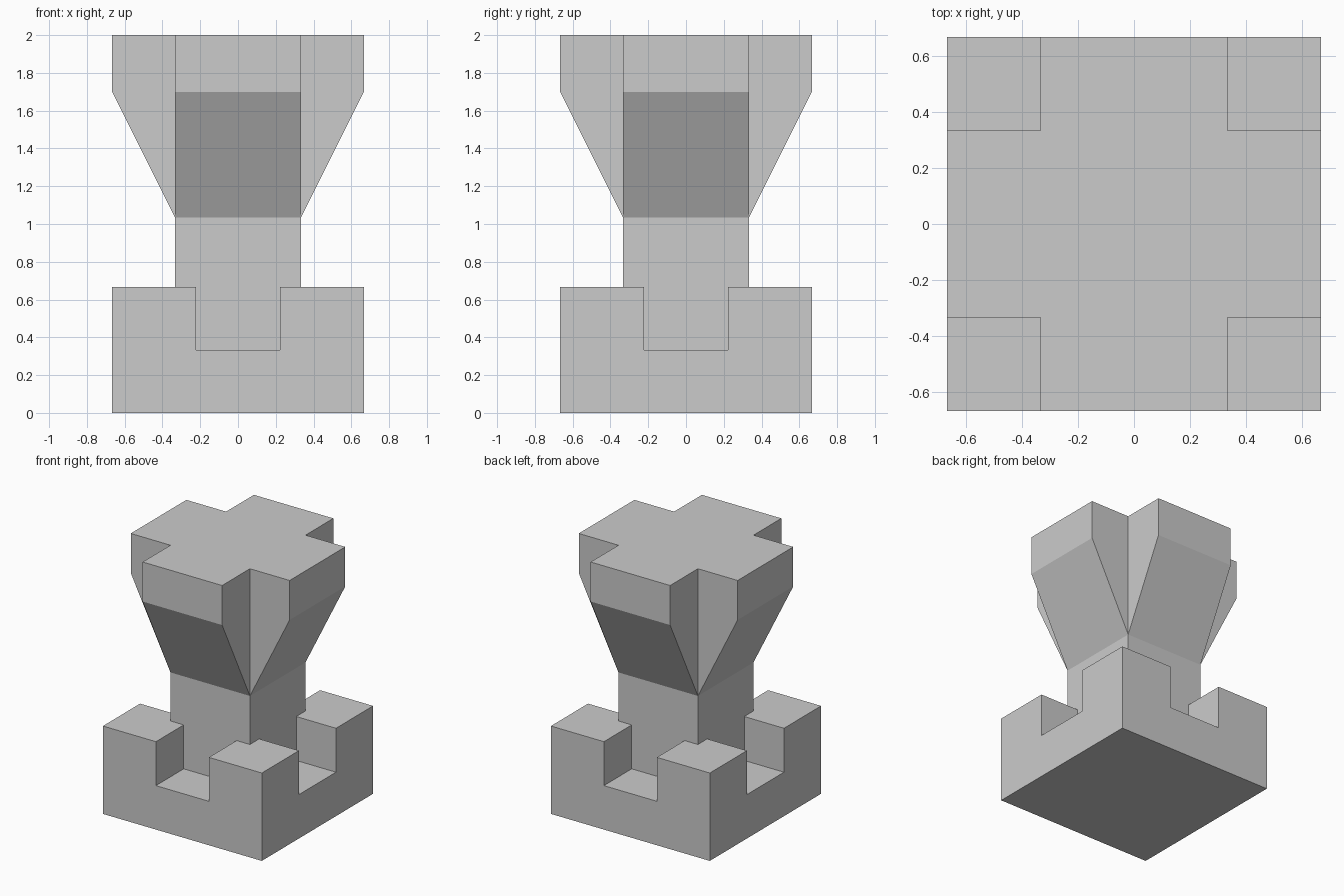
import bpy
import bmesh
from mathutils import Vector

if "Cube" in bpy.data.objects:
    bpy.data.objects.remove(bpy.data.objects["Cube"])

H = 2 / 3      # half width of the base and the head
C = 1 / 3      # half width of the column, also the base plate height


def finish(bm, name):
    bmesh.ops.recalc_face_normals(bm, faces=bm.faces[:])
    mesh = bpy.data.meshes.new(name)
    bm.to_mesh(mesh)
    bm.free()
    obj = bpy.data.objects.new(name, mesh)
    bpy.context.collection.objects.link(obj)
    return obj


def extrude_faces(bm, faces, offset):
    """Extrude each face on its own along its normal."""
    bm.normal_update()
    new = bmesh.ops.extrude_discrete_faces(bm, faces=faces)["faces"]
    bm.normal_update()
    for f in new:
        n = f.normal.copy()
        bmesh.ops.translate(bm, verts=f.verts[:], vec=n * offset)
    return new


# Base: square plate with four raised corner blocks, open where the column stands
bm = bmesh.new()
bmesh.ops.create_grid(bm, x_segments=3, y_segments=3, size=H)
bmesh.ops.translate(bm, verts=bm.verts[:], vec=Vector((0, 0, C)))
rim = [e for e in bm.edges if e.is_boundary]
skirt = bmesh.ops.extrude_edge_only(bm, edges=rim)["geom"]
for v in skirt:
    if isinstance(v, bmesh.types.BMVert):
        v.co.z = 0
bmesh.ops.holes_fill(bm, edges=[e for e in bm.edges if e.is_boundary], sides=0)
tops = [f for f in bm.faces if f.calc_center_median().z > C - 0.01]
corners = [f for f in tops
           if all(abs(c) > 0.3 for c in f.calc_center_median()[:2])]
centre = [f for f in tops if f.calc_center_median().xy.length < 0.1]
bmesh.ops.delete(bm, geom=centre, context='FACES_ONLY')
extrude_faces(bm, corners, C)
finish(bm, "base")

# Column with a cross-shaped head of four flared arms
bm = bmesh.new()
bmesh.ops.create_cube(bm, size=2 * C)
for v in bm.verts:
    v.co.z = 1.035 if v.co.z > 0 else C
bm.normal_update()
bottom = [f for f in bm.faces if f.normal.z < -0.5]
bmesh.ops.delete(bm, geom=bottom, context='FACES_ONLY')
top = [f for f in bm.faces if f.normal.z > 0.5]
extrude_faces(bm, top, 2 - 1.035)
bm.normal_update()
sides = [f for f in bm.faces
         if abs(f.normal.z) < 0.5 and f.calc_center_median().z > 1.1]
for arm in extrude_faces(bm, sides, C):
    for v in arm.verts:
        if v.co.z < 1.5:
            v.co.z = 1.7
finish(bm, "column_and_head")
